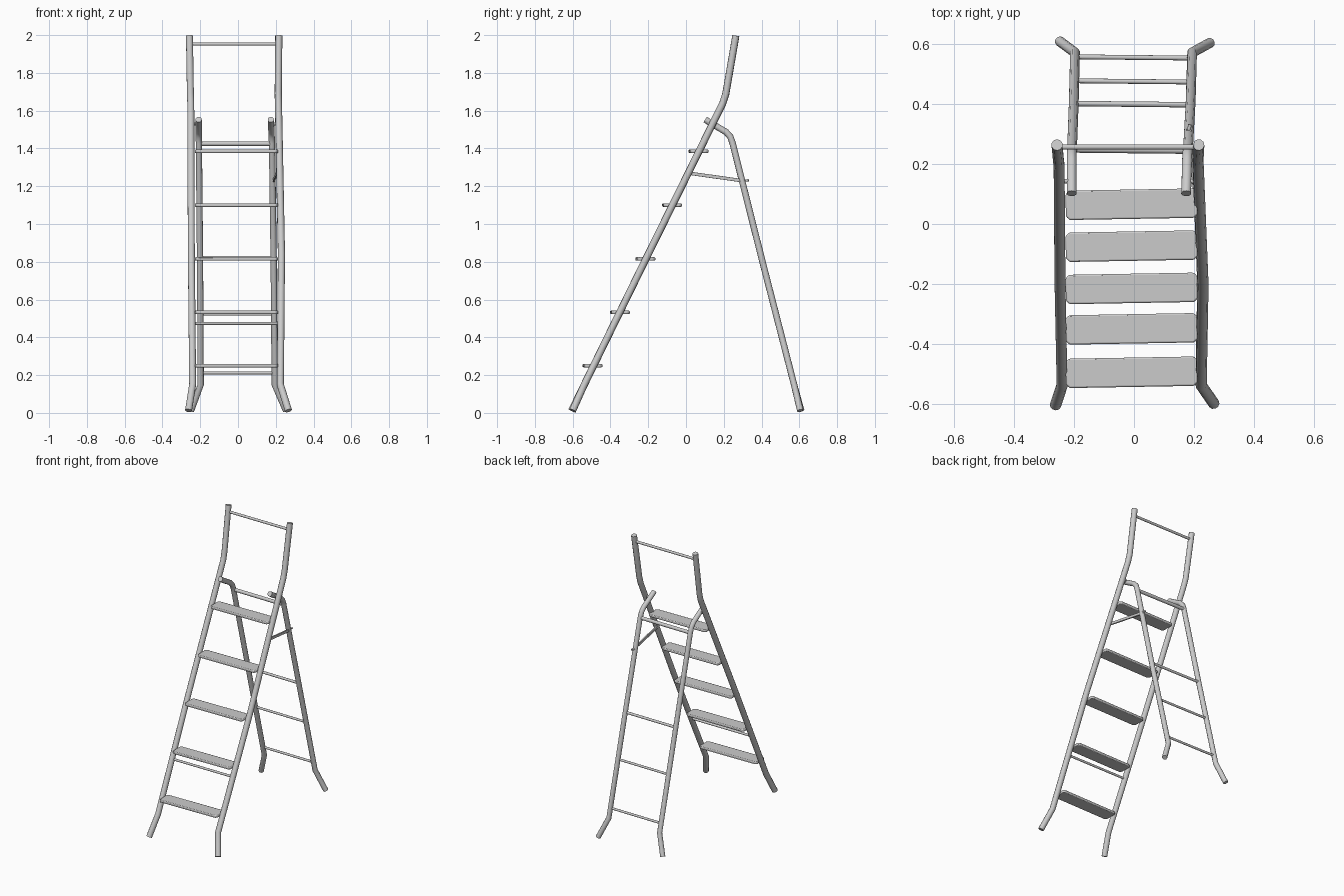
import bpy, math
from mathutils import Vector

if "Cube" in bpy.data.objects:
    bpy.data.objects.remove(bpy.data.objects["Cube"])


def finish(ob):
    bpy.ops.object.select_all(action='DESELECT')
    ob.select_set(True)
    bpy.context.view_layer.objects.active = ob


def tube(name, pts, r):
    # round capped tube swept along a polyline
    cu = bpy.data.curves.new(name, 'CURVE')
    cu.dimensions = '3D'
    cu.bevel_depth = r
    cu.bevel_resolution = 3
    cu.use_fill_caps = True
    sp = cu.splines.new('POLY')
    sp.points.add(len(pts) - 1)
    for p, co in zip(sp.points, pts):
        p.co = (*co, 1)
    ob = bpy.data.objects.new(name, cu)
    bpy.context.collection.objects.link(ob)
    finish(ob)
    bpy.ops.object.convert(target='MESH')
    ob = bpy.context.object
    ob.name = name
    bpy.ops.object.shade_smooth_by_angle(angle=math.radians(40))
    return ob


def slab(name, loc, size, rot=(0, 0, 0), bevel=0.006, corner=0):
    # box with cut plan corners and softened edges
    x, y, z = (s / 2 for s in size)
    c = corner
    ring = [(-x + c, -y), (x - c, -y), (x, -y + c), (x, y - c),
            (x - c, y), (-x + c, y), (-x, y - c), (-x, -y + c)]
    n = len(ring)
    verts = [(a, b, -z) for a, b in ring] + [(a, b, z) for a, b in ring]
    faces = [tuple(reversed(range(n))), tuple(range(n, 2 * n))]
    faces += [(i, (i + 1) % n, (i + 1) % n + n, i + n) for i in range(n)]
    me = bpy.data.meshes.new(name)
    me.from_pydata(verts, [], faces)
    ob = bpy.data.objects.new(name, me)
    bpy.context.collection.objects.link(ob)
    ob.location = loc
    ob.rotation_euler = rot
    m = ob.modifiers.new('soft_edges', 'BEVEL')
    m.width = bevel
    m.segments = 2
    finish(ob)
    bpy.ops.object.shade_smooth_by_angle(angle=math.radians(35))
    return ob


# front rails: flared foot, long slope, steeper handle at the top
tube('front_rail_left', [(-0.262, -0.605, 0.012), (-0.240, -0.538, 0.15), (-0.247, -0.20, 0.84),
                         (-0.250, 0.195, 1.64), (-0.252, 0.211, 1.69), (-0.257, 0.264, 1.997)], 0.019)
tube('front_rail_right', [(0.267, -0.600, 0.012), (0.224, -0.538, 0.15), (0.230, -0.20, 0.84),
                          (0.214, 0.195, 1.64), (0.213, 0.211, 1.69), (0.216, 0.264, 1.997)], 0.019)

# rear legs: flared foot, slope, hooked top reaching forward to the hinge
tube('rear_leg_left', [(-0.248, 0.610, 0.012), (-0.197, 0.572, 0.15), (-0.201, 0.405, 0.80),
                       (-0.207, 0.246, 1.43), (-0.208, 0.234, 1.463), (-0.208, 0.212, 1.487),
                       (-0.208, 0.13, 1.535), (-0.208, 0.102, 1.553)], 0.017)
tube('rear_leg_right', [(0.254, 0.605, 0.012), (0.194, 0.572, 0.15), (0.189, 0.405, 0.80),
                        (0.180, 0.246, 1.43), (0.178, 0.234, 1.463), (0.177, 0.212, 1.487),
                        (0.175, 0.13, 1.535), (0.174, 0.102, 1.553)], 0.017)

# treads
for i, (y, z) in enumerate([(-0.495, 0.25), (-0.35, 0.532), (-0.215, 0.815),
                            (-0.074, 1.10), (0.066, 1.385)]):
    slab(f'tread_{i + 1}', (-0.008, y, z), (0.440, 0.098, 0.018),
         (0, 0, math.radians(1)), 0.005, 0.012)

# rungs between the rear legs
for i, (y, z, r) in enumerate([(0.556, 0.212, 0.008), (0.476, 0.522, 0.008),
                               (0.400, 0.822, 0.009), (0.248, 1.425, 0.012)]):
    tube(f'rear_rung_{i + 1}', [(-0.198, y + 0.002, z), (0.186, y - 0.002, z)], r)

# thin bar under the second tread and grab bar at the top
tube('front_tie_bar', [(-0.240, -0.378, 0.474), (0.224, -0.378, 0.474)], 0.008)
tube('top_bar', [(-0.255, 0.257, 1.953), (0.214, 0.257, 1.953)], 0.009)

# hinge pins joining rear legs to front rails
for side, a, b in (('left', -0.25, -0.20), ('right', 0.17, 0.218)):
    tube(f'hinge_pin_{side}', [(a, 0.143, 1.53), (b, 0.143, 1.53)], 0.008)

# folding brace on the right side
start, end = Vector((0.207, 0.022, 1.268)), Vector((0.187, 0.315, 1.227))
d = end - start
slab('side_brace', (start + end) / 2, (0.010, d.length, 0.018),
     (math.atan2(d.z, d.y), 0, math.atan2(-d.x, d.y)), 0.003, 0.002)
tube('brace_pin', [(0.18, 0.30, 1.228), (0.187, 0.332, 1.232)], 0.006)
